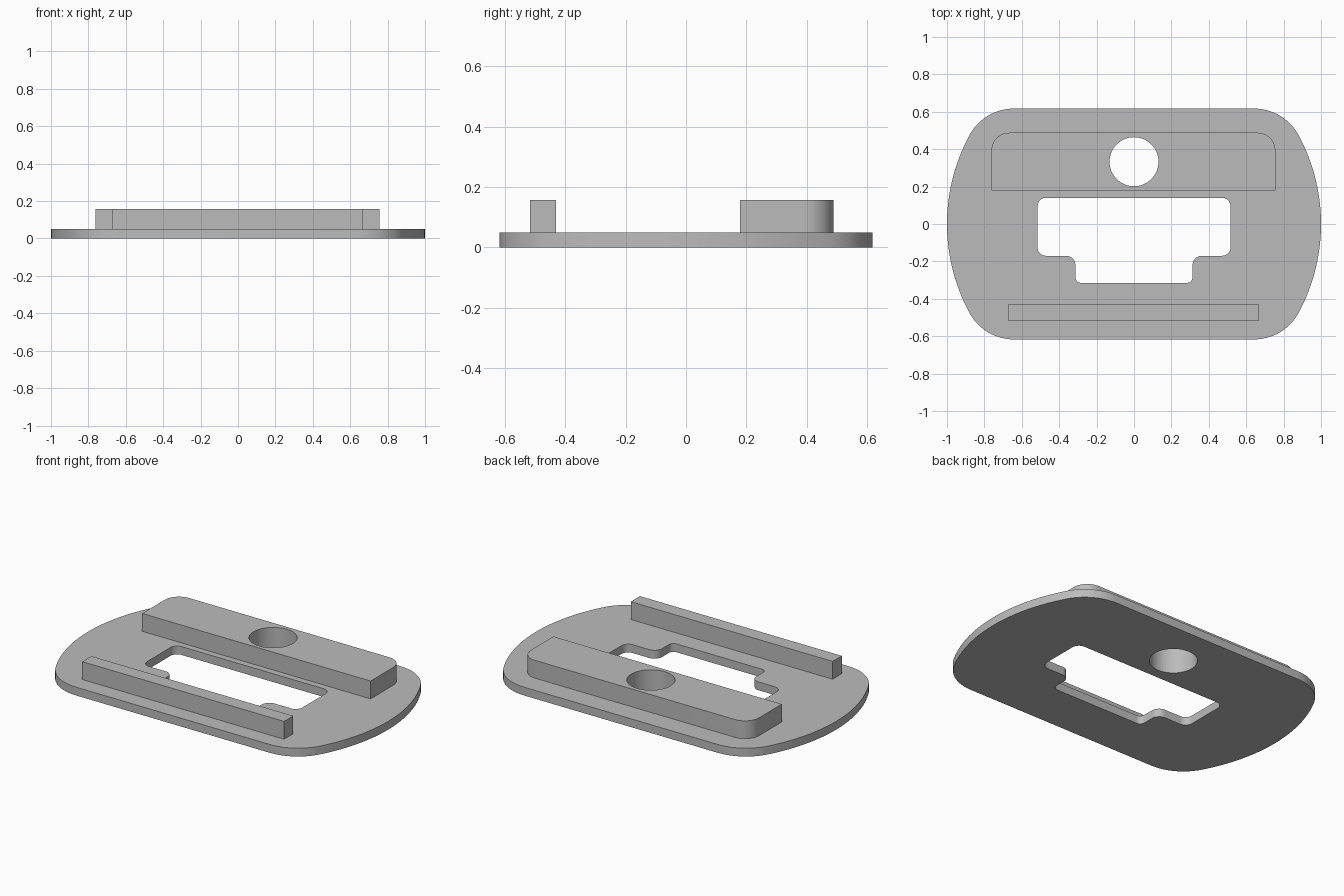
import bpy, bmesh, math
from mathutils import Vector

if "Cube" in bpy.data.objects:
    bpy.data.objects.remove(bpy.data.objects["Cube"], do_unlink=True)

grey = bpy.data.materials.new("grey")
grey.use_nodes = True
grey.diffuse_color = (0.5, 0.5, 0.5, 1)
grey.node_tree.nodes["Principled BSDF"].inputs["Base Color"].default_value = (0.5, 0.5, 0.5, 1)

PLATE_TOP, RAIL_TOP = 0.05, 0.157


def arc(cx, cy, r, start, end, steps):
    angles = [start + (end - start) * i / steps for i in range(steps + 1)]
    return [Vector((cx + r * math.cos(a), cy + r * math.sin(a))) for a in angles]


def rounded(corners, steps=10):
    """Outline from (x, y, radius) right-angled corners."""
    points = []
    for i, (x, y, r) in enumerate(corners):
        p = Vector((x, y))
        if r == 0:
            points.append(p)
            continue
        a = (Vector(corners[i - 1][:2]) - p).normalized() * r
        b = (Vector(corners[(i + 1) % len(corners)][:2]) - p).normalized() * r
        for k in range(steps + 1):
            t = math.pi / 2 * k / steps
            points.append(p + a * (1 - math.sin(t)) + b * (1 - math.cos(t)))
    return points


def prism(name, outline, z0, z1):
    bm = bmesh.new()
    face = bm.faces.new([bm.verts.new((p.x, p.y, z0)) for p in outline])
    out = bmesh.ops.extrude_face_region(bm, geom=[face])
    top = [v for v in out["geom"] if isinstance(v, bmesh.types.BMVert)]
    bmesh.ops.translate(bm, vec=(0, 0, z1 - z0), verts=top)
    bmesh.ops.recalc_face_normals(bm, faces=bm.faces)
    mesh = bpy.data.meshes.new(name)
    bm.to_mesh(mesh)
    bm.free()
    mesh.materials.append(grey)
    obj = bpy.data.objects.new(name, mesh)
    bpy.context.collection.objects.link(obj)
    return obj


def activate(obj):
    bpy.ops.object.select_all(action="DESELECT")
    obj.select_set(True)
    bpy.context.view_layer.objects.active = obj


def cut(obj, cutter):
    cutter.hide_render = True
    activate(obj)
    mod = obj.modifiers.new("cut", "BOOLEAN")
    mod.operation, mod.solver, mod.object = "DIFFERENCE", "EXACT", cutter
    bpy.ops.object.modifier_apply(modifier=mod.name)


# Plate outline: bowed unit-circle ends blended into straight long edges
half_depth, r = 0.617, 0.27
cy = half_depth - r
cx = math.sqrt((1 - r) ** 2 - cy ** 2)
blend = math.atan2(cy, cx)
right_end = (arc(cx, -cy, r, -math.pi / 2, -blend, 14)
             + arc(0, 0, 1, -blend, blend, 24)[1:-1]
             + arc(cx, cy, r, blend, math.pi / 2, 14))
plate = prism("base_plate", right_end + [-p for p in right_end], 0, PLATE_TOP)

# Rear block with rounded back corners, and plain front rail
block = prism("rear_block", rounded([(-0.762, 0.179, 0), (0.756, 0.179, 0),
                                     (0.756, 0.488, 0.094), (-0.762, 0.488, 0.094)]),
              PLATE_TOP, RAIL_TOP)
rail = prism("front_rail", rounded([(-0.673, -0.517, 0), (0.668, -0.517, 0),
                                    (0.668, -0.43, 0), (-0.673, -0.43, 0)]),
             PLATE_TOP, RAIL_TOP)

# Stepped window and round through-hole
window_right = [(0.313, -0.315, 0.03), (0.313, -0.17, 0.05),
                (0.516, -0.17, 0.045), (0.516, 0.14, 0.045)]
window_left = [(-x, y, rad) for x, y, rad in reversed(window_right)]
window = prism("window_cutter", rounded(window_right + window_left), -0.1, 0.3)
hole = prism("hole_cutter", arc(0, 0.333, 0.131, 0, 2 * math.pi, 64)[:-1], -0.1, 0.3)
cut(plate, window)
cut(plate, hole)
cut(block, hole)
for cutter in (window, hole):
    bpy.data.objects.remove(cutter, do_unlink=True)

for obj in (plate, block, rail):
    activate(obj)
    bpy.ops.object.shade_smooth_by_angle(angle=math.radians(30))
